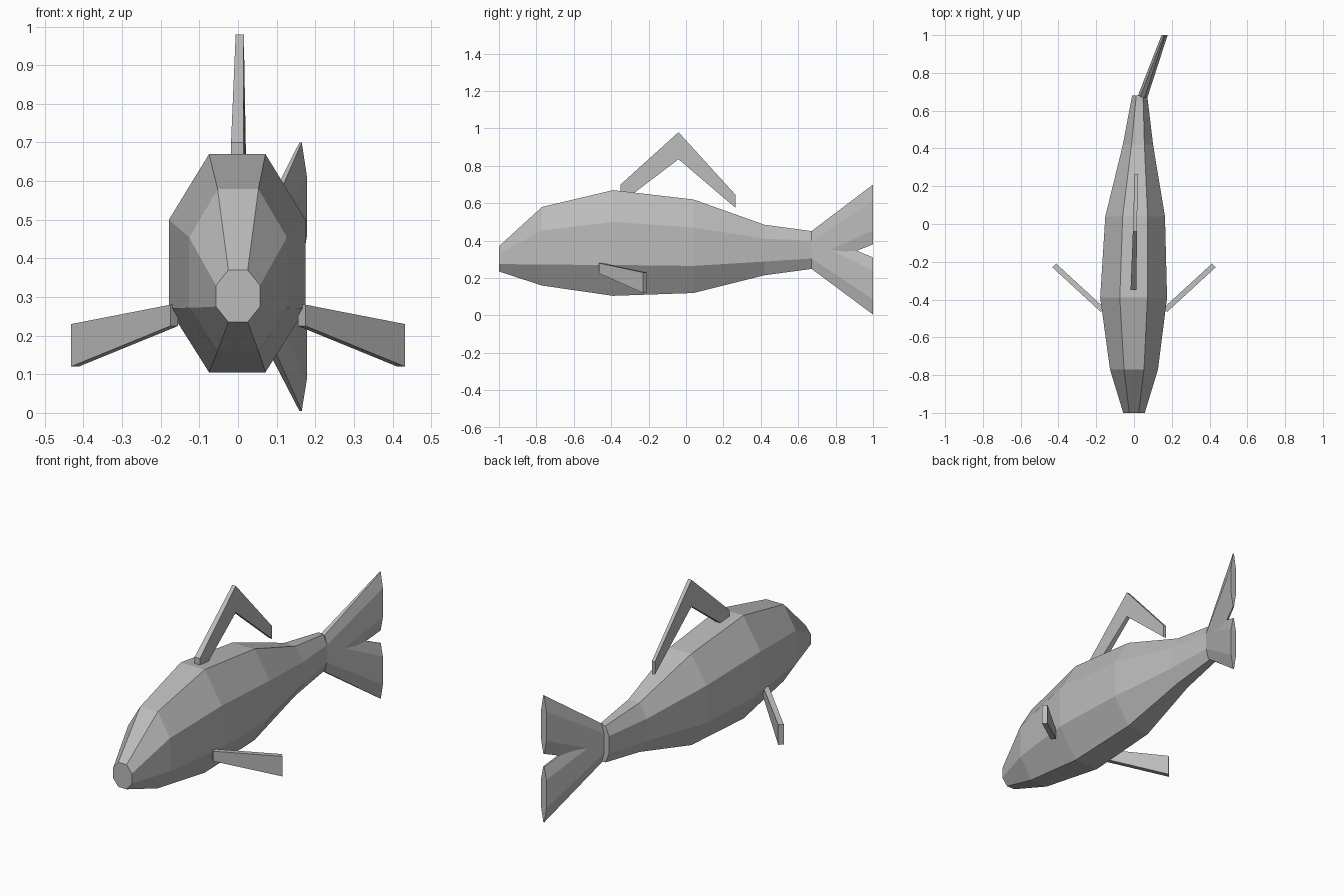
import bpy
import bmesh

cube = bpy.data.objects.get("Cube")
if cube:
    bpy.data.objects.remove(cube)

GREY = (0.5, 0.5, 0.5, 1.0)
mat = bpy.data.materials.new("plain grey")
mat.use_nodes = True
mat.diffuse_color = GREY
mat.node_tree.nodes["Principled BSDF"].inputs["Base Color"].default_value = GREY


def loft(name, rings):
    """Skin a row of equal-sized rings and cap both ends."""
    bm = bmesh.new()
    rows = [[bm.verts.new(p) for p in ring] for ring in rings]
    n = len(rows[0])
    for a, b in zip(rows, rows[1:]):
        for i in range(n):
            j = (i + 1) % n
            bm.faces.new((a[i], a[j], b[j], b[i]))
    bm.faces.new(rows[0])
    bm.faces.new(rows[-1])
    bmesh.ops.recalc_face_normals(bm, faces=bm.faces)
    mesh = bpy.data.meshes.new(name)
    bm.to_mesh(mesh)
    bm.free()
    mesh.materials.append(mat)
    obj = bpy.data.objects.new(name, mesh)
    bpy.context.collection.objects.link(obj)
    return obj


def octagon(y, cx, narrow, wide, heights):
    """Eight-sided section; heights run top, upper side, lower side, bottom."""
    half = list(zip((narrow, wide, wide, narrow), heights))
    return ([(cx + w, y, z) for w, z in half]
            + [(cx - w, y, z) for w, z in reversed(half)])


# Body: octagonal sections from nose to tail root, curving slightly to +x
tail_heights = (0.45, 0.40, 0.305, 0.25)
loft("body", [
    octagon(-1.00, 0.000, 0.025, 0.057, (0.37, 0.33, 0.275, 0.235)),
    octagon(-0.77, 0.000, 0.053, 0.127, (0.58, 0.455, 0.272, 0.16)),
    octagon(-0.39, -0.002, 0.073, 0.177, (0.67, 0.50, 0.27, 0.105)),
    octagon(0.04, 0.006, 0.066, 0.158, (0.62, 0.47, 0.265, 0.12)),
    octagon(0.42, 0.021, 0.034, 0.080, (0.485, 0.41, 0.288, 0.215)),
    octagon(0.68, 0.030, 0.018, 0.040, tail_heights),
])

# Tail: two overlapping lobes that fan out from the same root
lobes = {
    "upper_tail_lobe": (0.70, 0.615, 0.455, 0.38),
    "lower_tail_lobe": (0.31, 0.24, 0.085, 0.005),
}
for name, heights in lobes.items():
    loft(name, [
        octagon(0.67, 0.044, 0.012, 0.027, tail_heights),
        octagon(1.00, 0.162, 0.003, 0.016, heights),
    ])

# Dorsal fin: bent bar with a box section (y, left x, right x, low z, high z)
bar = [(-0.35, -0.018, 0.014, 0.60, 0.70),
       (-0.04, -0.006, 0.015, 0.835, 0.98),
       (0.265, 0.003, 0.021, 0.575, 0.645)]
loft("dorsal_fin", [
    [(x0, y, z0), (x1, y, z0), (x1, y, z1), (x0, y, z1)]
    for y, x0, x1, z0, z1 in bar])


# Side fins: thin plates sweeping out, back and down
def fin_end(side, x, y, low, high, t=0.02):
    return [(side * x, y, low), (side * (x - t), y + t, low),
            (side * (x - t), y + t, high), (side * x, y, high)]


for name, side in (("left_side_fin", 1), ("right_side_fin", -1)):
    loft(name, [fin_end(side, 0.175, -0.466, 0.225, 0.28),
                fin_end(side, 0.432, -0.23, 0.12, 0.23)])
